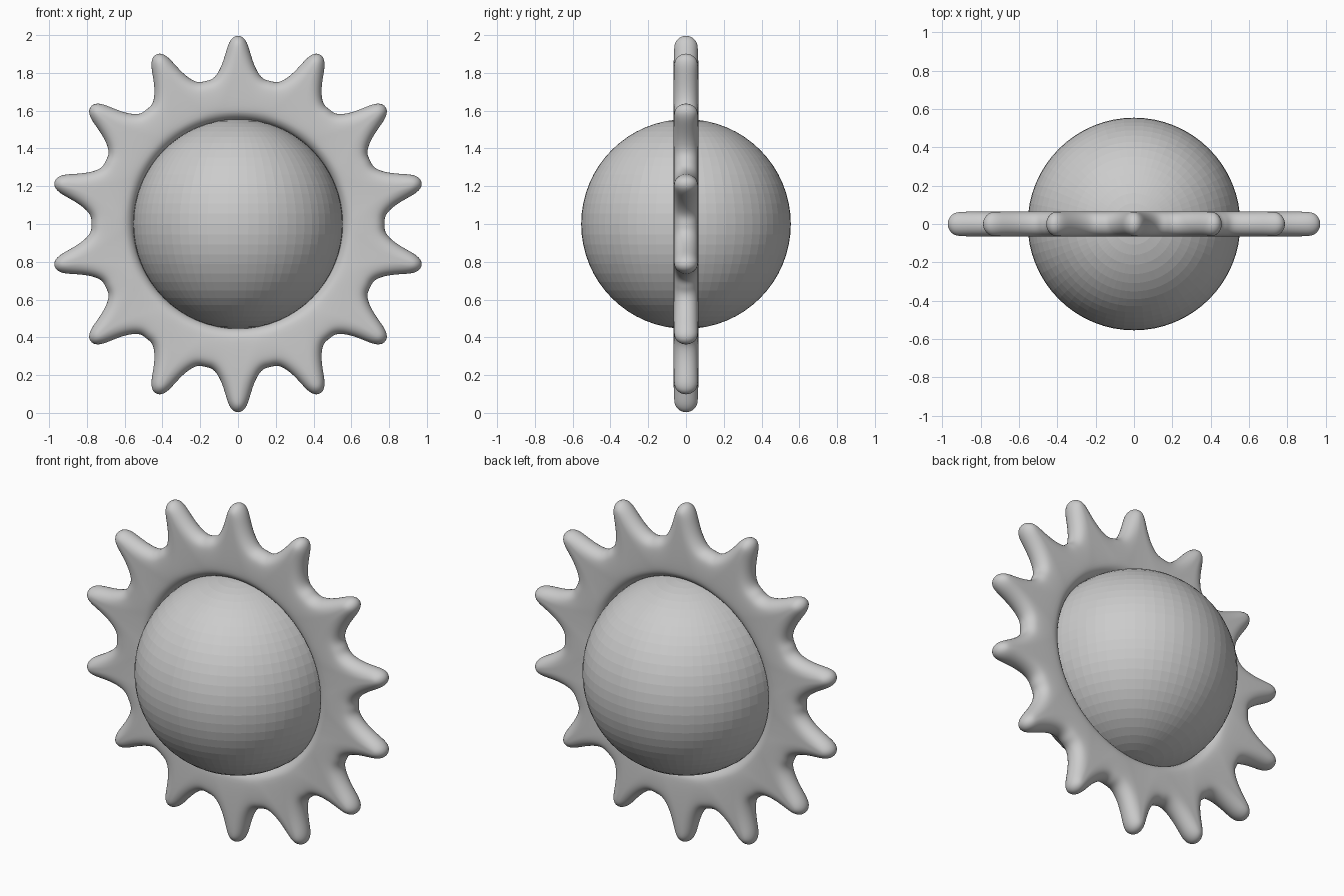
import bpy, bmesh
from math import sin, cos, pi, radians

if "Cube" in bpy.data.objects:
    bpy.data.objects.remove(bpy.data.objects["Cube"])

TEETH, HALF_THICK, CENTRE_Z = 14, 0.066, 1.0

# Half tooth, tip to valley: (lateral, radial) of the silhouette and of the flat face's edge
OUTER = [(0, 1.003), (0.031, 0.992), (0.054, 0.955), (0.069, 0.90),
         (0.09, 0.835), (0.118, 0.785), (0.145, 0.764), (0.174, 0.760)]
INNER = [(0, 0.932), (0.003, 0.929), (0.006, 0.915), (0.012, 0.88),
         (0.033, 0.81), (0.07, 0.742), (0.115, 0.707), (0.159, 0.697)]


def full_tooth(half):
    # Mirror the half tooth; the starting valley belongs to the previous tooth
    return [(-u, v) for u, v in half[-2:0:-1]] + half


def rotate(p, a):
    return (p[0] * cos(a) + p[1] * sin(a), -p[0] * sin(a) + p[1] * cos(a))


def rounded_edge(flat, rim, start, steps=6):
    # Half-round edge from the flat face out to the rim and back
    pts = []
    for i in range(steps + 1):
        a = start + pi * i / steps
        k = abs(cos(a))
        pts.append((flat[0] + (rim[0] - flat[0]) * k,
                    HALF_THICK * sin(a),
                    flat[1] + (rim[1] - flat[1]) * k))
    return pts


# Toothed ring of rays with rounded outer and inner edges
bm = bmesh.new()
columns = []
outer, inner = full_tooth(OUTER), full_tooth(INNER)
n = len(outer)
for t in range(TEETH):
    base = 2 * pi * t / TEETH
    for i in range(n):
        o, f = rotate(outer[i], base), rotate(inner[i], base)
        a = base + (2 * pi / TEETH) * (i - (n / 2 - 1)) / n
        hole_flat = (0.62 * sin(a), 0.62 * cos(a))
        hole_rim = (0.55 * sin(a), 0.55 * cos(a))
        loop = rounded_edge(f, o, -pi / 2) + rounded_edge(hole_flat, hole_rim, pi / 2)
        columns.append([bm.verts.new((x, y, z + CENTRE_Z)) for x, y, z in loop])
for c, d in zip(columns, columns[1:] + columns[:1]):
    for j in range(len(c)):
        k = (j + 1) % len(c)
        bm.faces.new((c[j], c[k], d[k], d[j]))
bmesh.ops.recalc_face_normals(bm, faces=bm.faces)
for face in bm.faces:
    face.smooth = True
mesh = bpy.data.meshes.new("ray_ring")
bm.to_mesh(mesh)
bm.free()
ring = bpy.data.objects.new("ray_ring", mesh)
bpy.context.collection.objects.link(ring)
sub = ring.modifiers.new("smooth", 'SUBSURF')
sub.levels = sub.render_levels = 2

# Central ball, finely faceted
bpy.ops.mesh.primitive_uv_sphere_add(segments=64, ring_count=32, radius=0.555,
                                     location=(0, 0, CENTRE_Z))
bpy.context.object.name = "centre_ball"
